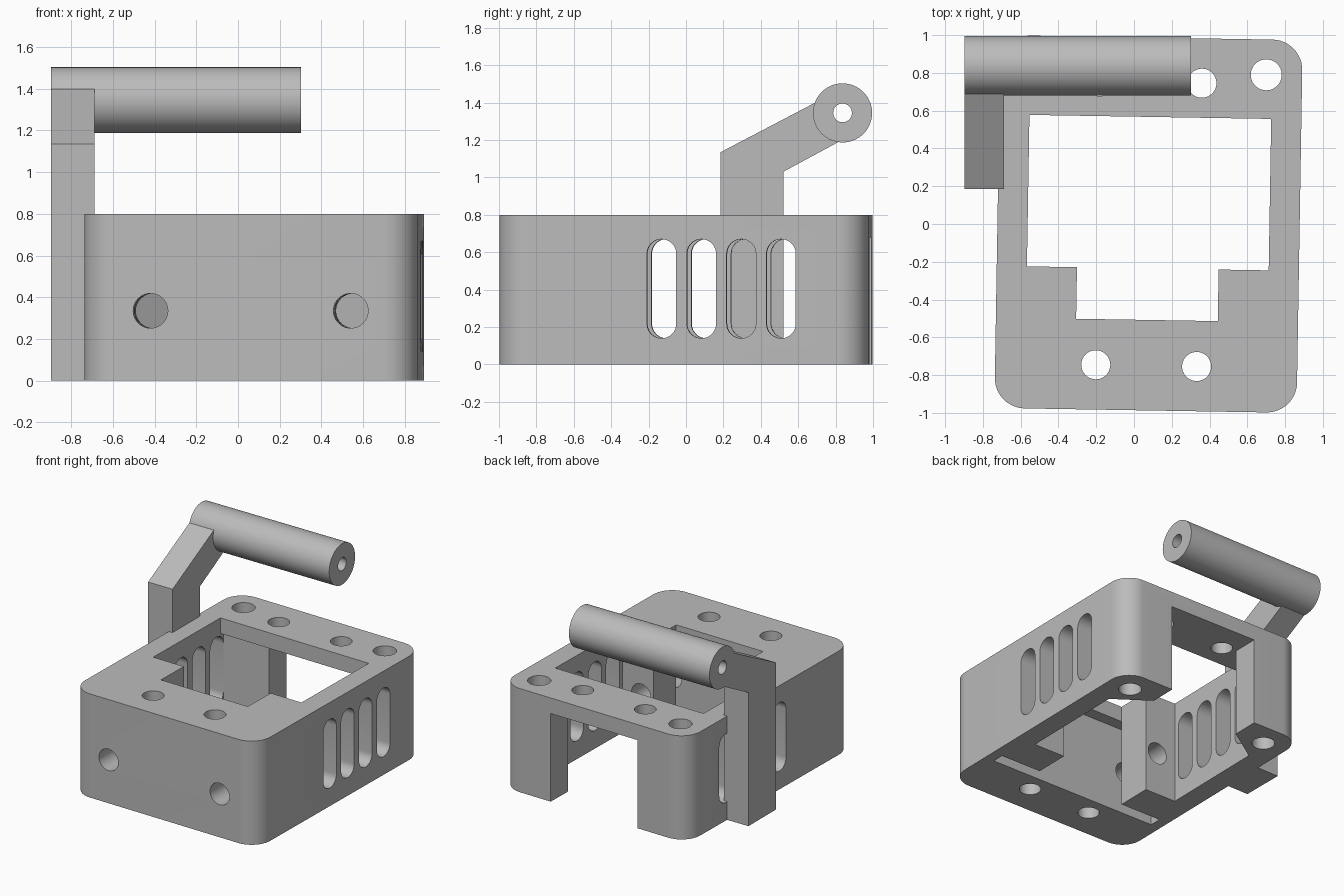
import bpy, bmesh, math
from mathutils import Matrix, Vector

if "Cube" in bpy.data.objects:
    bpy.data.objects.remove(bpy.data.objects["Cube"])

grey = bpy.data.materials.new("light_grey")
grey.diffuse_color = (0.5, 0.5, 0.5, 1)
grey.use_nodes = True
grey.node_tree.nodes["Principled BSDF"].inputs["Base Color"].default_value = grey.diffuse_color


def prism(name, pts, lo, hi, axis="z"):
    """Extrude a 2D outline along z, or along x (outline in y, z) or y (outline in x, z)."""
    place = {"z": lambda a, b, h: (a, b, h),
             "x": lambda a, b, h: (h, a, b),
             "y": lambda a, b, h: (a, h, b)}[axis]
    bm = bmesh.new()
    base = bm.faces.new([bm.verts.new(place(a, b, lo)) for a, b in pts])
    top = bmesh.ops.extrude_face_region(bm, geom=[base])["geom"]
    shift = Vector(place(0, 0, hi - lo))
    bmesh.ops.translate(bm, vec=shift, verts=[g for g in top if isinstance(g, bmesh.types.BMVert)])
    bmesh.ops.recalc_face_normals(bm, faces=bm.faces)
    mesh = bpy.data.meshes.new(name)
    bm.to_mesh(mesh)
    bm.free()
    mesh.materials.append(grey)
    obj = bpy.data.objects.new(name, mesh)
    bpy.context.collection.objects.link(obj)
    return obj


def arc(cx, cy, r, a0, a1, n):
    return [(cx + r * math.cos(math.radians(a0 + (a1 - a0) * i / n)),
             cy + r * math.sin(math.radians(a0 + (a1 - a0) * i / n))) for i in range(n + 1)]


def circle(cx, cy, r, n=40):
    return arc(cx, cy, r, 0, 360, n)[:-1]


def mirrored(half):
    """Close a right-hand half outline with its mirror image."""
    return half + [(-x, y) for x, y in reversed(half)]


def cut(target, cutters):
    for c in cutters:
        c.hide_render = True
        m = target.modifiers.new("cut", "BOOLEAN")
        m.operation, m.object, m.solver = "DIFFERENCE", c, "EXACT"
    bpy.context.view_layer.update()
    dg = bpy.context.evaluated_depsgraph_get()
    mesh = bpy.data.meshes.new_from_object(target.evaluated_get(dg))
    target.modifiers.clear()
    target.data = mesh
    for c in cutters:
        bpy.data.objects.remove(c)


def smooth(obj):
    bpy.ops.object.select_all(action="DESELECT")
    obj.select_set(True)
    bpy.context.view_layer.objects.active = obj
    bpy.ops.object.shade_smooth_by_angle(angle=math.radians(30))


# Housing: rounded block
W, D, H, R = 0.80, 0.987, 0.80, 0.16
outline = []
for sx, sy, a in ((1, 1, 0), (-1, 1, 90), (-1, -1, 180), (1, -1, 270)):
    outline += arc(sx * (W - R), sy * (D - R), R, a, a + 90, 12)
housing = prism("housing", outline, 0, H)

cutters = []
# Window through the top plate, with a narrower front notch
cutters.append(prism("window", mirrored([(0.375, -0.508), (0.375, -0.235), (0.64, -0.235),
                                         (0.64, 0.567)]), -0.1, 1))
# Cavity under the top plate, open at the back between two posts
cutters.append(prism("cavity", mirrored([(0.375, -0.55), (0.375, -0.235), (0.64, -0.235),
                                         (0.64, 0.60), (0.375, 0.78), (0.375, 1.2)]), -0.1, 0.68))
# Cross slot behind the front wall
cutters.append(prism("cross_slot", mirrored([(0.72, -0.60), (0.72, -0.508)]), -0.1, 0.68))
# Vertical and front bores
for s in (-1, 1):
    for x, y, r in ((0.61, 0.80, 0.082), (0.27, 0.75, 0.077), (0.267, -0.75, 0.077)):
        cutters.append(prism("bore", circle(s * x, y, r), -0.1, 1))
    cutters.append(prism("front_bore", circle(s * 0.48, 0.335, 0.083), -1.2, -0.1, "y"))
# Side vents through both walls
for i in range(4):
    y = -0.117 + 0.213 * i
    cutters.append(prism("vent", arc(y, 0.592, 0.078, 0, 180, 16) + arc(y, 0.218, 0.078, 180, 360, 16),
                         -1, 1, "x"))
cut(housing, cutters)
housing.data.transform(Matrix.Translation((0.077, 0, 0)) @ Matrix.Rotation(math.radians(-0.95), 4, "Z"))
smooth(housing)

# Bent arm rising beside the housing
prism("handle_arm", [(0.185, 0), (0.52, 0), (0.52, 1.03), (0.82, 1.192), (0.71, 1.41), (0.185, 1.135)],
      -0.897, -0.688, "x")

# Tubular handle with a small bore
handle = prism("handle", circle(0.837, 1.345, 0.158, 64), -0.897, 0.303, "x")
cut(handle, [prism("handle_bore", circle(0.837, 1.345, 0.05, 32), -1, 0.5, "x")])
smooth(handle)
